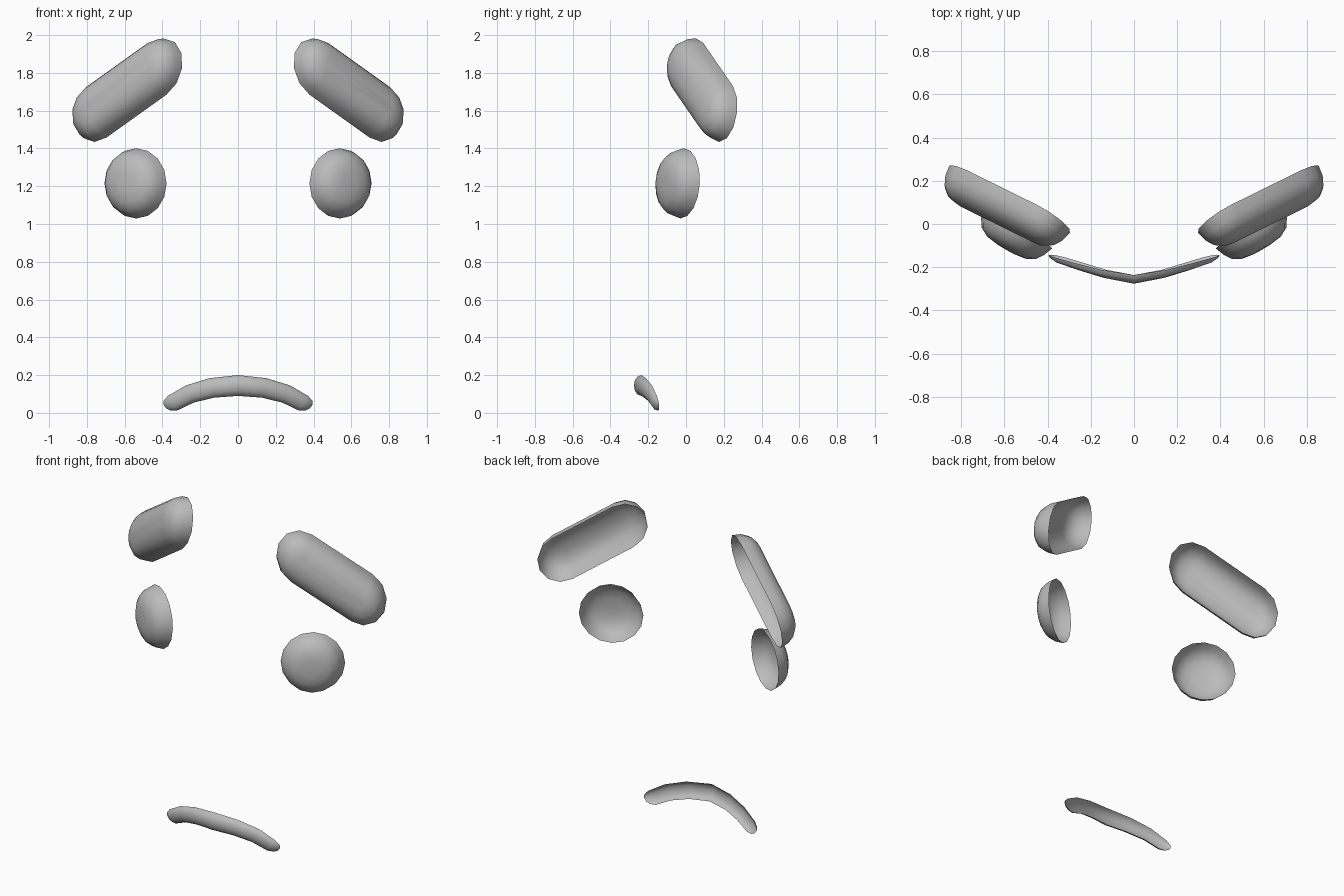
import bpy, bmesh, math
from mathutils import Vector

if "Cube" in bpy.data.objects:
    bpy.data.objects.remove(bpy.data.objects["Cube"])

grey = bpy.data.materials.new("plain grey")
grey.diffuse_color = (0.5, 0.5, 0.5, 1)
grey.use_nodes = True
grey.node_tree.nodes["Principled BSDF"].inputs["Base Color"].default_value = grey.diffuse_color


def finish(name, bm, front, mirror=False):
    """Turn a bmesh shell into a smooth object whose faces point to `front`."""
    bm.normal_update()
    total = sum((f.normal * f.calc_area() for f in bm.faces), Vector())
    if total.dot(front) < 0:
        bmesh.ops.reverse_faces(bm, faces=bm.faces[:])
    for f in bm.faces:
        f.smooth = True
    mesh = bpy.data.meshes.new(name)
    bm.to_mesh(mesh)
    bm.free()
    mesh.materials.append(grey)
    obj = bpy.data.objects.new(name, mesh)
    bpy.context.collection.objects.link(obj)
    if mirror:
        mod = obj.modifiers.new("other side", 'MIRROR')
        mod.use_axis[0] = True
        mod.use_mirror_merge = False
    return obj


def dome(name, centre, along, across, normal, core, profile, steps):
    """Pill-shaped shell, open at the back: profile is (s radius, t radius, depth)."""
    bm = bmesh.new()
    rings = []
    for rs, rt, depth in profile:
        ring = []
        for side in (1, -1):
            n = steps + 1 if core else steps
            for i in range(n):
                a = -math.pi / 2 + math.pi * i / steps
                s = side * (core + rs * math.cos(a))
                t = side * rt * math.sin(a)
                ring.append(bm.verts.new(centre + along * s + across * t + normal * depth))
        rings.append(ring)
    for r0, r1 in zip(rings, rings[1:]):
        for i in range(len(r0)):
            j = (i + 1) % len(r0)
            bm.faces.new((r0[i], r0[j], r1[j], r1[i]))
    bm.faces.new(rings[-1])
    finish(name, bm, normal, mirror=True)


# Brows: slanted pill shells
dome("brows", Vector((0.575, 0.115, 1.708)),
     Vector((0.755, 0.372, -0.539)), Vector((0.249, 0.363, 0.913)),
     Vector((0.536, -0.824, 0.181)), 0.21,
     [(0.155, 0.150, 0), (0.145, 0.140, 0.05), (0.122, 0.117, 0.09),
      (0.085, 0.080, 0.116), (0.03, 0.03, 0.128)], 6)

# Eyes: round shallow domes
a = math.radians(30)
dome("eyes", Vector((0.539, -0.02, 1.215)),
     Vector((math.cos(a), math.sin(a), 0)), Vector((0, 0.05, 1)),
     Vector((math.sin(a), -math.cos(a), 0.04)), 0,
     [(0.186, 0.186, 0), (0.168, 0.172, 0.045), (0.145, 0.145, 0.08),
      (0.105, 0.105, 0.102), (0.05, 0.05, 0.11)], 8)

# Mouth: arched strip, bulging to the front and open behind
half = [(0, -0.236, 0.145, 0.055, 0.040), (0.14, -0.212, 0.132, 0.053, 0.037),
        (0.255, -0.180, 0.100, 0.050, 0.034), (0.345, -0.154, 0.052, 0.046, 0.028),
        (0.375, -0.146, 0.038, 0.032, 0.016), (0.388, -0.142, 0.034, 0.012, 0.002)]
stations = [(-x, *rest) for x, *rest in half[:0:-1]] + half
bm = bmesh.new()
rows = []
for x, y, z, width, depth in stations:
    tilt = -0.62 * x / 0.36 * (1 if abs(x) > 0 else 0)
    row = []
    for k in range(7):
        ang = math.pi * k / 6
        w = width * math.cos(ang)
        row.append(bm.verts.new((x - w * math.sin(tilt),
                                 y - depth * math.sin(ang),
                                 z + w * math.cos(tilt))))
    rows.append(row)
for r0, r1 in zip(rows, rows[1:]):
    for k in range(6):
        bm.faces.new((r0[k], r0[k + 1], r1[k + 1], r1[k]))
finish("mouth", bm, Vector((0, -1, 0)))
